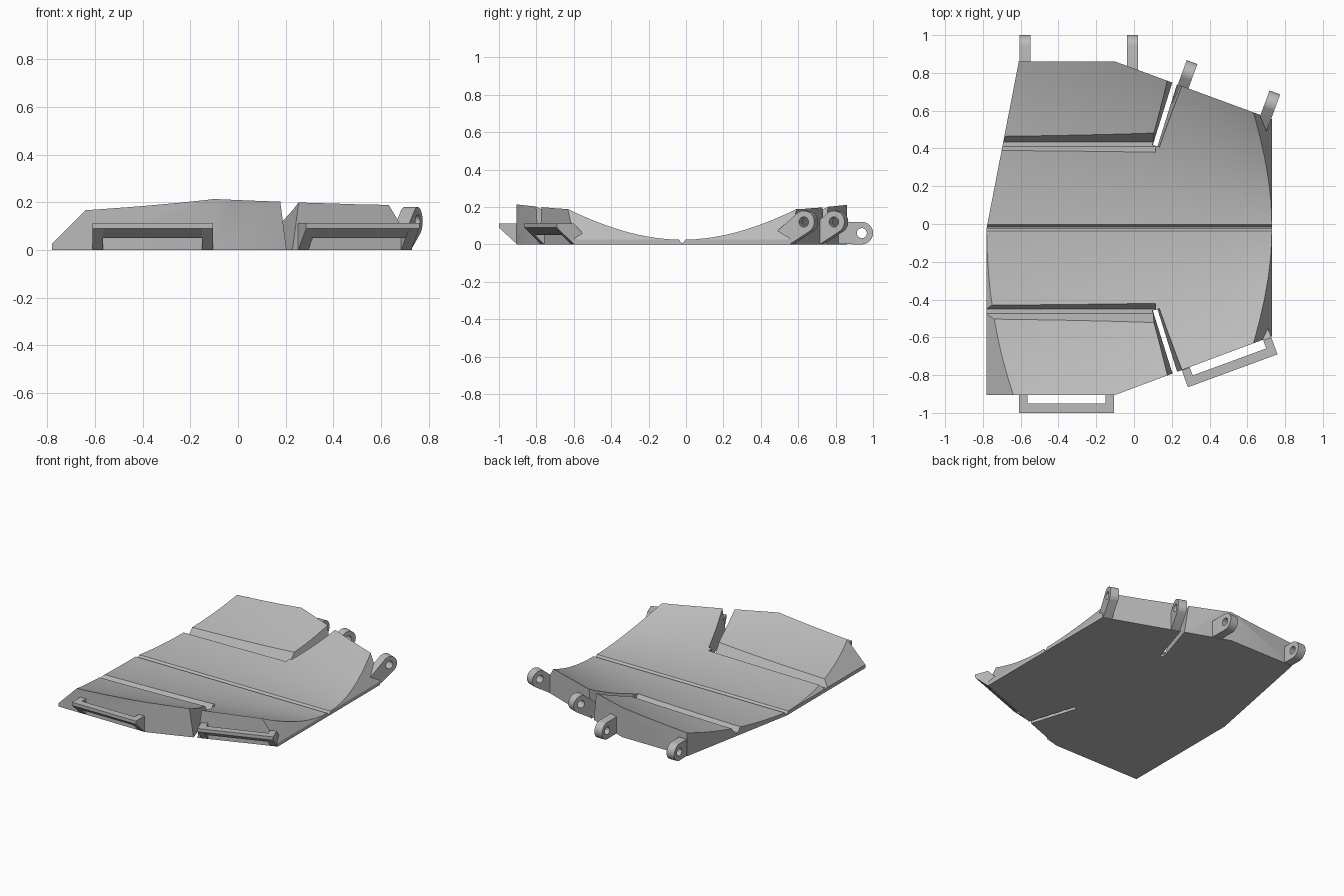
import bpy, bmesh, math
from mathutils import Vector

old = bpy.data.objects.get("Cube")
if old:
    bpy.data.objects.remove(old, do_unlink=True)

metal = bpy.data.materials.new("light grey")
metal.use_nodes = True
GREY = (0.5, 0.5, 0.5, 1)
metal.diffuse_color = GREY
metal.node_tree.nodes["Principled BSDF"].inputs["Base Color"].default_value = GREY

MID = -0.02      # y of the symmetry line


def to_object(bm, name):
    bmesh.ops.recalc_face_normals(bm, faces=bm.faces)
    mesh = bpy.data.meshes.new(name)
    bm.to_mesh(mesh)
    bm.free()
    mesh.materials.append(metal)
    obj = bpy.data.objects.new(name, mesh)
    bpy.context.collection.objects.link(obj)
    return obj


def hull(name, points):
    """Convex solid around the given points."""
    bm = bmesh.new()
    for p in points:
        bm.verts.new(p)
    res = bmesh.ops.convex_hull(bm, input=bm.verts[:])
    loose = {g for g in res["geom_interior"] + res["geom_unused"]
             if isinstance(g, bmesh.types.BMVert)}
    bmesh.ops.delete(bm, geom=list(loose), context="VERTS")
    bmesh.ops.dissolve_limit(bm, angle_limit=0.01, verts=bm.verts[:], edges=bm.edges[:])
    return to_object(bm, name)


def cut(obj, cutter):
    """Subtract the cutter and throw it away."""
    mod = obj.modifiers.new("cut", "BOOLEAN")
    mod.operation = "DIFFERENCE"
    mod.solver = "EXACT"
    mod.object = cutter
    bpy.context.view_layer.objects.active = obj
    bpy.ops.object.modifier_apply(modifier=mod.name)
    bpy.data.objects.remove(cutter, do_unlink=True)


def smooth(obj, degrees=25):
    bpy.ops.object.select_all(action="DESELECT")
    obj.select_set(True)
    bpy.context.view_layer.objects.active = obj
    bpy.ops.object.shade_smooth_by_angle(angle=math.radians(degrees))


def channel(a, b, low, high, half_low, half_high):
    """Cutter with sloping walls along the line a-b."""
    a, b = Vector(a), Vector(b)
    side = Vector((-(b - a).y, (b - a).x)).normalized()
    pts = []
    for p in (a, b):
        for z, half in ((low, half_low), (high, half_high)):
            for s in (-half, half):
                q = p + side * s
                pts.append((q.x, q.y, z))
    return hull("channel_cutter", pts)


# Plate blank with a flat underside
half_outline = [(-0.61, 0.88), (-0.1, 0.88), (0.73, 0.575)]
outline = [(-0.78, MID)] + [(x, MID + y) for x, y in half_outline]
outline += [(0.73, MID - 0.575), (-0.1, MID - 0.885), (-0.78, MID - 0.885)]
bm = bmesh.new()
base = bm.faces.new([bm.verts.new((x, y, 0)) for x, y in outline])
top = bmesh.ops.extrude_face_region(bm, geom=[base], use_keep_orig=True)
for v in top["geom"]:
    if isinstance(v, bmesh.types.BMVert):
        v.co.z = 0.3
plate = to_object(bm, "plate")

# Conical hollow on the upper side, tighter towards +x
bm = bmesh.new()
bmesh.ops.create_grid(bm, x_segments=16, y_segments=28, size=1)
for v in bm.verts:
    x, y = v.co.x * 0.85, v.co.y
    v.co = (x, y + MID, 0.025 + y * y / (3.9 - 2.55 * x))
bmesh.ops.triangulate(bm, faces=bm.faces[:])
top = bmesh.ops.extrude_face_region(bm, geom=bm.faces[:], use_keep_orig=True)
for v in top["geom"]:
    if isinstance(v, bmesh.types.BMVert):
        v.co.z = 1
cut(plate, to_object(bm, "hollow_cutter"))

# Sloping ends
for sign, foot, slope in ((-1, 0.805, 1.0), (1, 0.745, 0.6)):
    section = [(foot, 0), (foot - slope * 0.4, 0.4), (1.2, 0.4), (1.2, 0)]
    cut(plate, hull("end_cutter", [(sign * x, y, z) for x, z in section for y in (-1.2, 1.2)]))

# Centre groove, side grooves and through slots
cut(plate, channel((-1, MID), (1, MID), 0.008, 0.06, 0.004, 0.045))
for s in (1, -1):
    groove = MID + s * 0.443
    cut(plate, channel((-1, groove), (0.115, groove), 0.02, 0.12, 0.012, 0.075))
    cut(plate, channel((0.112, MID + s * 0.435), (0.242, MID + s * 0.85),
                       -0.05, 0.25, 0.006, 0.048))
smooth(plate)


def placer(x, y, angle, out):
    """Map (along, outward, up) to the world beside an edge of the plate."""
    c, s = math.cos(angle), math.sin(angle)
    return lambda t, n, z: (x + c * t - s * n * out, y + s * t + c * n * out, z)


def lug(name, place, centre_z, inner):
    """Rounded ear with a pin hole."""
    def ring(radius, half, count):
        angles = [i * math.tau / count for i in range(count)]
        return [place(t, 0.078 + radius * math.cos(a), centre_z + radius * math.sin(a))
                for a in angles for t in (-half, half)]
    pts = ring(0.06, 0.03, 32)
    pts += [place(t, n, z) for n, z in inner for t in (-0.03, 0.03)]
    ear = hull(name, pts)
    cut(ear, hull("hole_cutter", ring(0.027, 0.08, 24)))
    smooth(ear)


def loop_handle(name, place):
    """Bar on two legs, undercut towards the plate."""
    bar = [(0.095, 0.113), (0.095, 0.09), (0.045, 0.05), (0.045, 0.113)]
    leg = [(0.095, 0.113), (0.095, 0.09), (0, 0.002), (0, 0.113), (-0.08, 0.03), (-0.08, 0.002)]
    hull(name + "_bar", [place(t, n, z) for n, z in bar for t in (-0.2525, 0.2525)])
    for side, s in (("right", -1), ("left", 1)):
        hull(name + "_leg_" + side,
             [place(s * t, n, z) for n, z in leg for t in (0.2075, 0.2525)])


# Hinge lugs on the back edge
tilt = math.atan2(0.305, 0.83)
for name, x in (("outer", -0.577), ("middle", -0.008)):
    lug("back_lug_" + name, placer(x, 0.862, 0, 1), 0.06,
        [(-0.03, 0.002), (-0.03, 0.12)] if name == "outer" else [(-0.06, 0.002), (-0.06, 0.12)])
for name, x in (("inner", 0.26), ("corner", 0.698)):
    y = 0.86 - (x + 0.1) * math.tan(tilt)
    lug("tilted_lug_" + name, placer(x, y, -tilt, 1), 0.12,
        [(0, 0.002), (-0.1, 0.002), (-0.1, 0.05)])

# Loop handles on the front edge
loop_handle("front_handle", placer(-0.3575, -0.905, 0, -1))
loop_handle("tilted_handle", placer(0.49, -0.688, tilt, -1))
